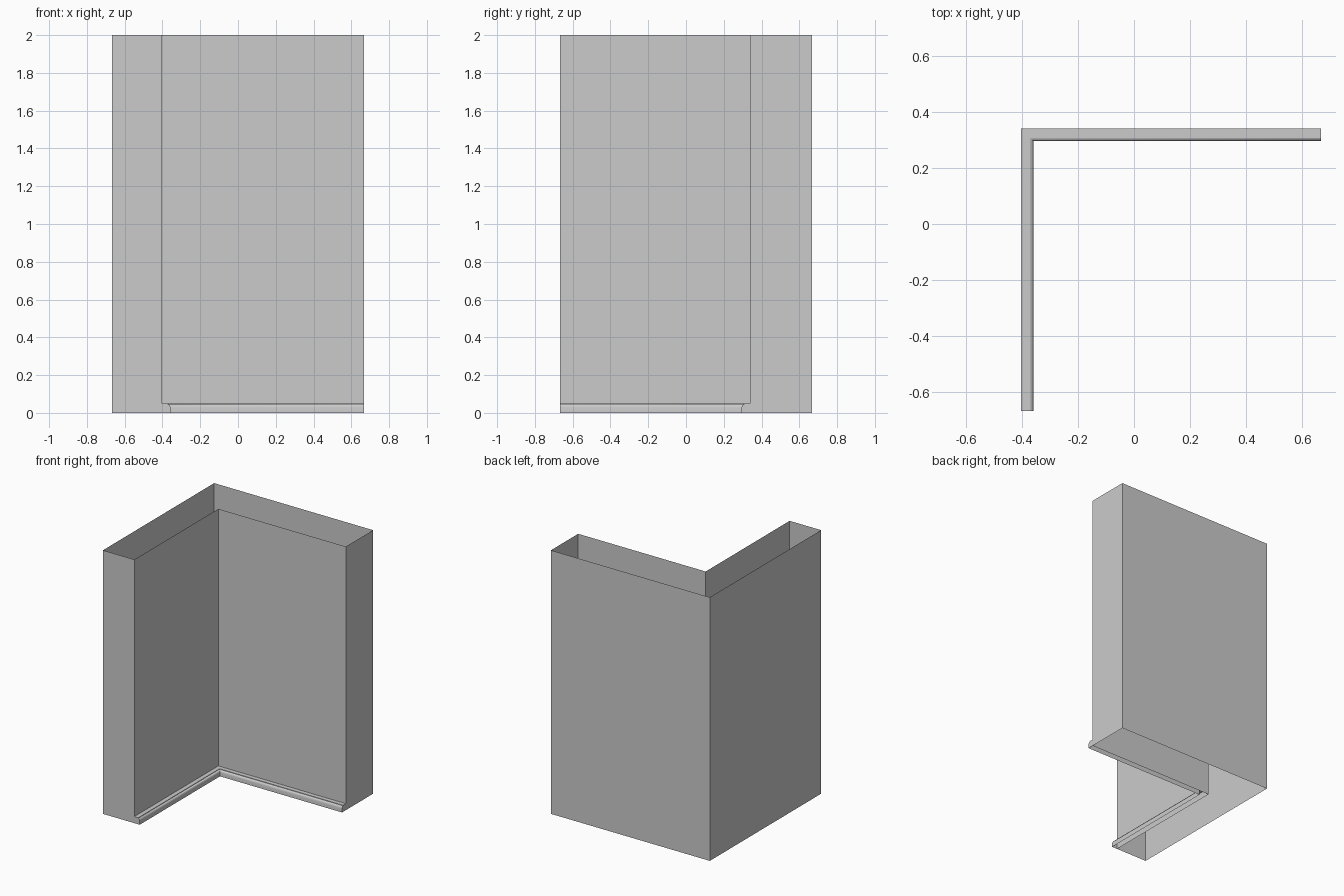
import bpy
import bmesh

if "Cube" in bpy.data.objects:
    bpy.data.objects.remove(bpy.data.objects["Cube"], do_unlink=True)

HALF, HEIGHT = 0.667, 2.0
INNER_X, INNER_Y = -0.403, 0.34

grey = bpy.data.materials.new("plain grey")
grey.use_nodes = True
grey.diffuse_color = (0.6, 0.6, 0.6, 1)
grey.node_tree.nodes["Principled BSDF"].inputs["Base Color"].default_value = grey.diffuse_color


def add_object(name, bm):
    mesh = bpy.data.meshes.new(name)
    bm.to_mesh(mesh)
    bm.free()
    mesh.materials.append(grey)
    obj = bpy.data.objects.new(name, mesh)
    bpy.context.collection.objects.link(obj)
    return obj


# Corner wall: an L-shaped outline raised to full height, open above and below
outline = [(-HALF, -HALF), (INNER_X, -HALF), (INNER_X, INNER_Y),
           (HALF, INNER_Y), (HALF, HALF), (-HALF, HALF)]
bm = bmesh.new()
low = [bm.verts.new((x, y, 0)) for x, y in outline]
high = [bm.verts.new((x, y, HEIGHT)) for x, y in outline]
for i in range(len(outline)):
    j = (i + 1) % len(outline)
    bm.faces.new((low[i], low[j], high[j], high[i]))
add_object("corner_wall", bm)

# Skirting: a rounded profile (depth, height) swept along the inner faces with a mitre
profile = [(0, 0), (0.045, 0), (0.045, 0.03), (0.043, 0.038),
           (0.038, 0.044), (0.033, 0.046), (0.033, 0.05), (0, 0.05)]
bm = bmesh.new()
start = [bm.verts.new((INNER_X + d, -HALF, z)) for d, z in profile]
mitre = [bm.verts.new((INNER_X + d, INNER_Y - d, z)) for d, z in profile]
end = [bm.verts.new((HALF, INNER_Y - d, z)) for d, z in profile]
for a, b in ((start, mitre), (mitre, end)):
    for i in range(1, len(profile) - 1):
        bm.faces.new((a[i], b[i], b[i + 1], a[i + 1]))
bm.faces.new(start)
bm.faces.new(end[::-1])
bmesh.ops.recalc_face_normals(bm, faces=bm.faces)
skirting = add_object("skirting", bm)

bpy.context.view_layer.objects.active = skirting
skirting.select_set(True)
bpy.ops.object.shade_smooth_by_angle(angle=0.7)
